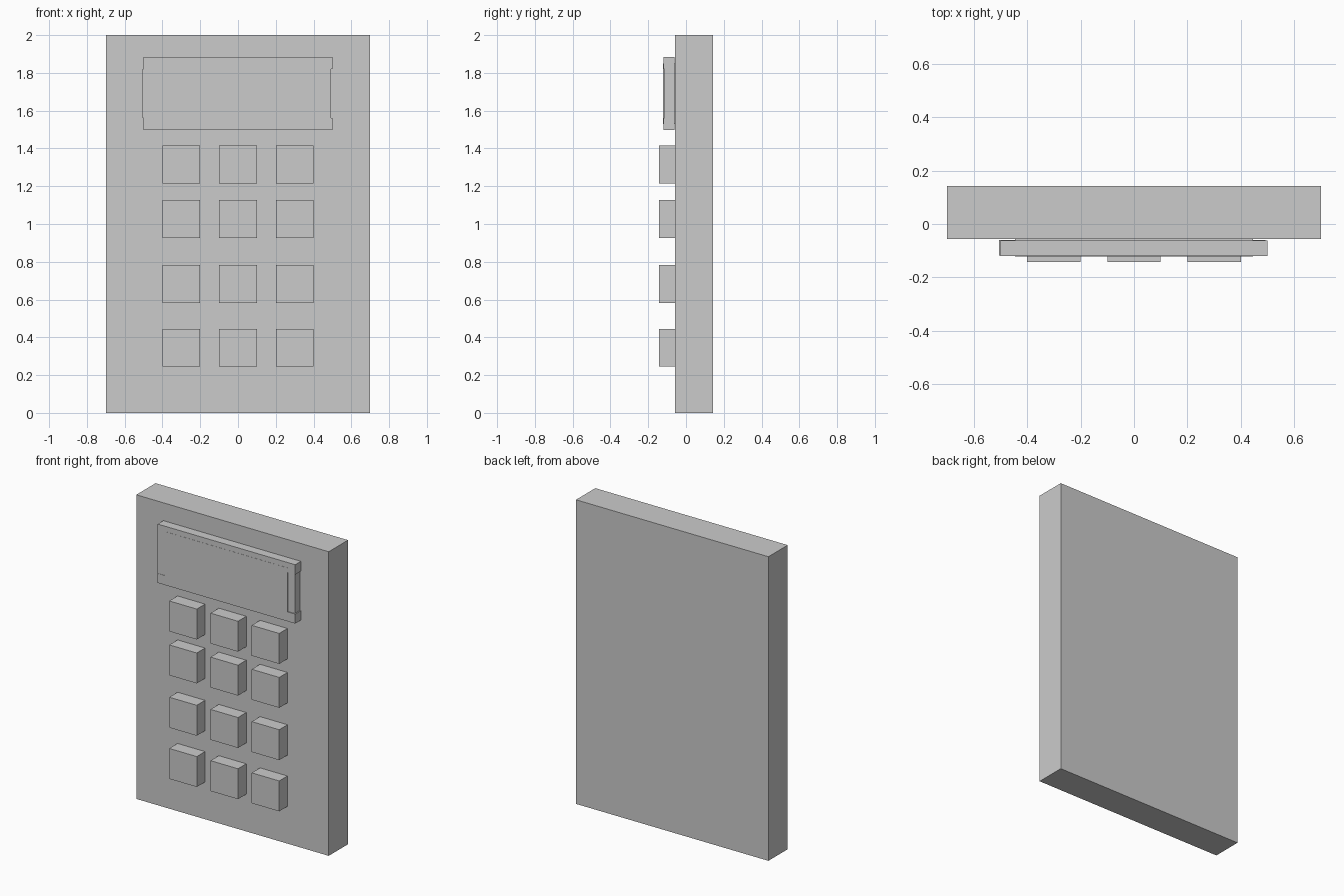
import bpy

if "Cube" in bpy.data.objects:
    bpy.data.objects.remove(bpy.data.objects["Cube"])


def box(name, x, y, z):
    """Axis-aligned box from (min, max) ranges."""
    bpy.ops.mesh.primitive_cube_add(size=1, location=[sum(r) / 2 for r in (x, y, z)])
    obj = bpy.context.object
    obj.name = name
    obj.scale = [r[1] - r[0] for r in (x, y, z)]
    bpy.ops.object.transform_apply(location=False, rotation=False, scale=True)
    return obj


# Main slab
FRONT = -0.057
box("body", (-0.7, 0.7), (FRONT, 0.143), (0, 2))

# Display panel with its surrounding frame bars
box("screen", (-0.445, 0.445), (-0.121, FRONT), (1.53, 1.85))
box("screen_frame_top", (-0.5, 0.5), (-0.12, -0.061), (1.82, 1.885))
box("screen_frame_bottom", (-0.5, 0.5), (-0.12, -0.061), (1.498, 1.56))
box("screen_frame_left", (-0.505, -0.44), (-0.118, -0.06), (1.56, 1.82))
box("screen_frame_right", (0.44, 0.493), (-0.114, -0.06), (1.56, 1.82))

# Keypad, four rows of three keys
for row, z in enumerate((0.345, 0.682, 1.026, 1.315)):
    for col, x in enumerate((-0.3, 0, 0.3)):
        box(f"key_{row + 1}_{col + 1}", (x - 0.1, x + 0.1),
            (-0.143, FRONT + 0.01), (z - 0.1, z + 0.1))
